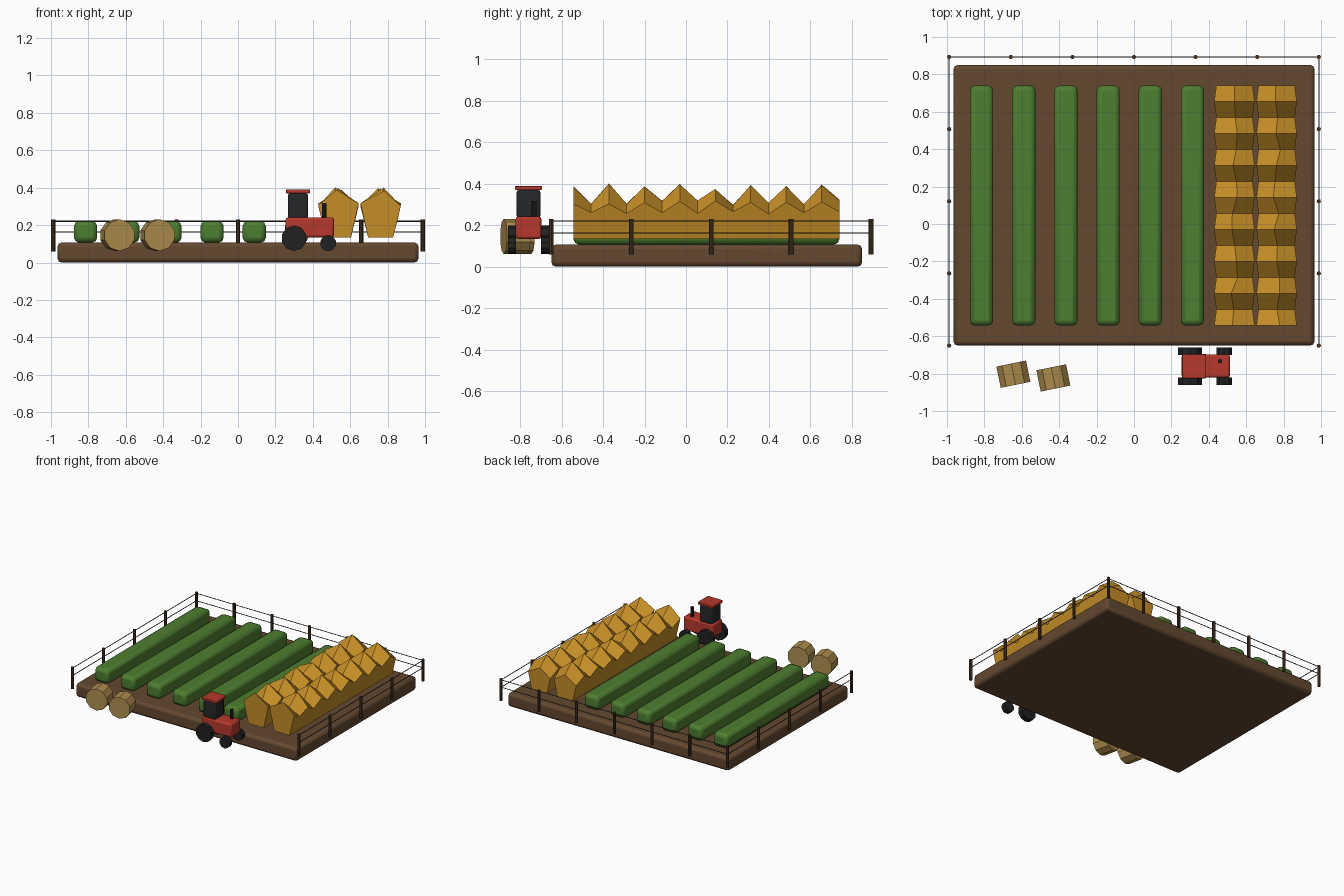
import bpy, bmesh, math, random
from mathutils import Matrix, Vector

if "Cube" in bpy.data.objects:
    bpy.data.objects.remove(bpy.data.objects["Cube"])

random.seed(4)


def mat(name, rgb):
    m = bpy.data.materials.new(name)
    m.diffuse_color = (*rgb, 1)
    m.use_nodes = True
    m.node_tree.nodes["Principled BSDF"].inputs["Base Color"].default_value = m.diffuse_color
    return m


SOIL = mat("soil brown", (0.125, 0.065, 0.03))
GREEN = mat("crop green", (0.075, 0.21, 0.03))
GOLD = mat("wheat gold", (0.56, 0.27, 0.02))
STRAW = mat("straw", (0.42, 0.27, 0.075))
RED = mat("tractor red", (0.47, 0.04, 0.025))
BLACK = mat("tyre black", (0.015, 0.015, 0.016))
GLASS = mat("dark glass", (0.018, 0.02, 0.023))
WOOD = mat("post wood", (0.065, 0.034, 0.016))
WIRE = mat("wire grey", (0.04, 0.04, 0.045))


def finish(name, bm, m):
    bmesh.ops.recalc_face_normals(bm, faces=bm.faces)
    me = bpy.data.meshes.new(name)
    bm.to_mesh(me)
    bm.free()
    me.materials.append(m)
    ob = bpy.data.objects.new(name, me)
    bpy.context.collection.objects.link(ob)
    return ob


def box(name, lo, hi, m, bevel=0.0):
    """Box between two corners, with optional rounded edges."""
    lo, hi = Vector(lo), Vector(hi)
    bm = bmesh.new()
    bmesh.ops.create_cube(bm, size=1, matrix=Matrix.Translation((lo + hi) / 2)
                          @ Matrix.Diagonal((*(hi - lo), 1)))
    ob = finish(name, bm, m)
    if bevel:
        b = ob.modifiers.new("bevel", 'BEVEL')
        b.width, b.segments = bevel, 2
        ob.data.shade_smooth()
        bpy.context.view_layer.objects.active = ob
        ob.select_set(True)
        bpy.ops.object.shade_smooth_by_angle(angle=math.radians(30))
        ob.select_set(False)
    return ob


def rod(name, a, b, r, m, sides=10):
    """Cylinder between two points; horizontal ones get a vertex at the top."""
    a, b = Vector(a), Vector(b)
    d = b - a
    rot = d.to_track_quat('Z', 'Y').to_matrix().to_4x4()
    bm = bmesh.new()
    bmesh.ops.create_cone(bm, cap_ends=True, segments=sides, radius1=r, radius2=r,
                          depth=d.length,
                          matrix=Matrix.Translation((a + b) / 2) @ rot)
    return finish(name, bm, m)


# Field bed
box("soil_bed", (-0.965, -0.65, 0), (0.965, 0.85, 0.107), SOIL, 0.022)

# Green crop rows
PITCH = 0.2255
for i in range(6):
    x = -0.815 + i * PITCH
    box(f"crop_row_{i + 1}", (x - 0.062, -0.543, 0.107), (x + 0.062, 0.74, 0.22), GREEN, 0.026)

# Wheat rows: pentagon rings alternating tall and short along y
PEAKS = [0.39, 0.305, 0.405, 0.31, 0.39, 0.32, 0.40, 0.32,
         0.38, 0.30, 0.397, 0.31, 0.39, 0.305, 0.398, 0.325]
for k in range(2):
    cx = 0.537 + k * PITCH
    bm = bmesh.new()
    rings = []
    for i, peak in enumerate(PEAKS):
        y = -0.543 + i * 1.283 / 15
        tall = i % 2 == 0
        w = 0.108 if tall else 0.097
        sh = 0.31 if tall else 0.262
        j = random.uniform(-0.02, 0.02)
        pts = [(j, peak - random.uniform(0, 0.008)), (w, sh - j * 0.4), (0.067, 0.134),
               (-0.067, 0.134), (-w, sh + j * 0.4)]
        rings.append([bm.verts.new((cx + px, y, pz)) for px, pz in pts])
    for r0, r1 in zip(rings, rings[1:]):
        for n in range(5):
            bm.faces.new((r0[n], r0[(n + 1) % 5], r1[(n + 1) % 5], r1[n]))
    bm.faces.new(rings[0])
    bm.faces.new(rings[-1])
    finish(f"wheat_row_{k + 1}", bm, GOLD)

# Fence posts on the back and both sides, front left open
FX, Y0, Y1 = 0.988, -0.65, 0.893
posts = [(-FX + i * FX / 3, Y1) for i in range(7)]
posts += [(s * FX, Y0 + i * (Y1 - Y0) / 4) for s in (-1, 1) for i in range(4)]
for i, (x, y) in enumerate(posts):
    rod(f"fence_post_{i + 1}", (x, y, 0.06), (x, y, 0.23), 0.0115, WOOD, 8)

# Fence wires
for z, level in ((0.163, "lower"), (0.221, "upper")):
    rod(f"back_wire_{level}", (-FX, Y1, z), (FX, Y1, z), 0.003, WIRE, 6)
    for s, side in ((-1, "left"), (1, "right")):
        rod(f"{side}_wire_{level}", (s * FX, Y0, z), (s * FX, Y1, z), 0.003, WIRE, 6)

# Tractor
TY = -0.76
box("tractor_body", (0.255, TY - 0.062, 0.134), (0.513, TY + 0.062, 0.242), RED, 0.012)
box("tractor_cab", (0.266, TY - 0.058, 0.235), (0.374, TY + 0.058, 0.37), GLASS, 0.012)
box("tractor_roof", (0.256, TY - 0.065, 0.37), (0.386, TY + 0.065, 0.39), RED, 0.004)
rod("exhaust_pipe", (0.46, TY + 0.027, 0.23), (0.46, TY + 0.027, 0.317), 0.012, BLACK, 8)
for s, side in ((-1, "right"), (1, "left")):
    inner, outer = TY + s * 0.06, TY + s * 0.1
    rod(f"rear_wheel_{side}", (0.30, inner, 0.13), (0.30, outer, 0.13), 0.068, BLACK)
    rod(f"front_wheel_{side}", (0.482, inner, 0.104), (0.482, outer, 0.104), 0.043, BLACK)

# Straw bales, slightly turned
for i, (x, y) in enumerate(((-0.645, -0.803), (-0.431, -0.823))):
    d = Vector((-math.sin(0.2), math.cos(0.2), 0)) * 0.058
    c = Vector((x, y, 0.146))
    rod(f"straw_bale_{i + 1}", c - d, c + d, 0.085, STRAW)
